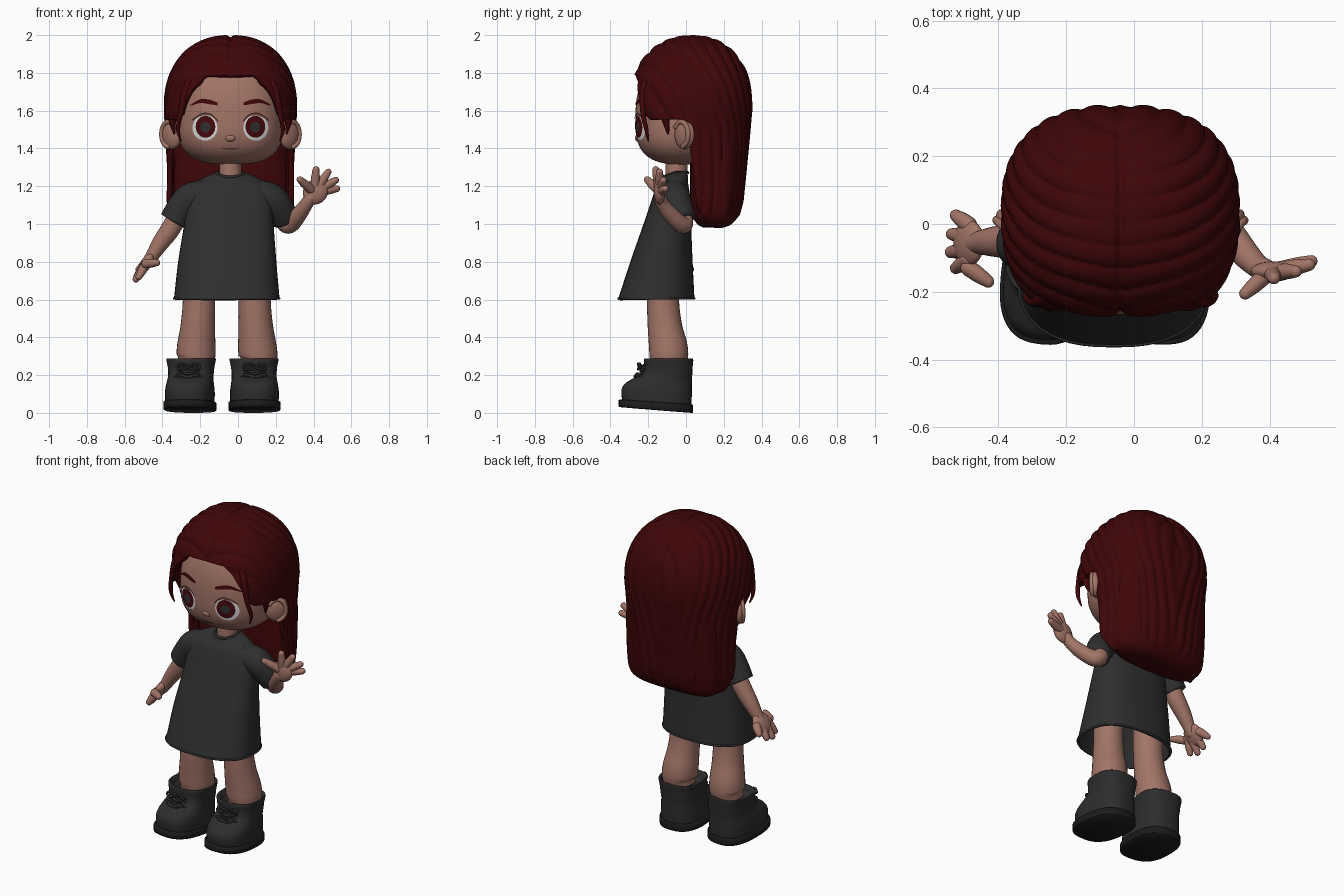
import bpy, bmesh, math
from mathutils import Vector, Matrix

if "Cube" in bpy.data.objects:
    bpy.data.objects.remove(bpy.data.objects["Cube"])

def material(name, rgb):
    m = bpy.data.materials.new(name)
    m.diffuse_color = (*rgb, 1)
    m.use_nodes = True
    m.node_tree.nodes["Principled BSDF"].inputs["Base Color"].default_value = m.diffuse_color
    return m

SKIN = material("skin", (0.36, 0.175, 0.135))
HAIR = material("dark_red_hair", (0.050, 0.0018, 0.0024))
CLOTH = material("charcoal_cloth", (0.028, 0.028, 0.029))
BOOT = material("boot_leather", (0.026, 0.026, 0.027))
SOLE = material("black_sole", (0.011, 0.011, 0.012))
WHITE = material("eye_white", (0.72, 0.72, 0.74))
IRIS = material("red_iris", (0.062, 0.003, 0.004))
PUPIL = material("grey_pupil", (0.03, 0.03, 0.033))
LIP = material("lip_brown", (0.13, 0.05, 0.038))
CX = -0.04                                     # symmetry plane of the head

def spow(v, p):
    return math.copysign(abs(v) ** p, v)

def lerp_table(table, v):
    for a, b in zip(table, table[1:]):
        if v <= b[0]:
            f = max(0, (v - a[0]) / (b[0] - a[0]))
            return [p + (q - p) * f for p, q in zip(a[1:], b[1:])]
    return list(table[-1][1:])

def spline(pts, k=5):
    """Catmull-Rom through tuples of any length"""
    P = [pts[0]] + list(pts) + [pts[-1]]
    out = []
    for i in range(1, len(P) - 2):
        for j in range(k):
            t = j / k
            out.append([0.5 * (2*b + (c-a)*t + (2*a-5*b+4*c-d)*t*t + (3*b-a-3*c+d)*t**3)
                        for a, b, c, d in zip(*P[i-1:i+3])])
    return out + [list(pts[-1])]

def surface(name, rings, mat, caps=(True, True), closed=True, thick=0, facing=None):
    """Skin a list of equal rings into one smooth mesh"""
    bm = bmesh.new()
    R = [[bm.verts.new(p) for p in r] for r in rings]
    n = len(R[0])
    for a, b in zip(R, R[1:]):
        for i in range(n if closed else n - 1):
            j = (i + 1) % n
            bm.faces.new((a[i], a[j], b[j], b[i]))
    if caps[0]: bm.faces.new(R[0])
    if caps[1]: bm.faces.new(R[-1])
    bmesh.ops.remove_doubles(bm, verts=bm.verts, dist=0.00005)
    bmesh.ops.recalc_face_normals(bm, faces=bm.faces)
    if facing and sum(f.normal.dot(Vector(facing)) for f in bm.faces) < 0:
        bmesh.ops.reverse_faces(bm, faces=bm.faces)
    me = bpy.data.meshes.new(name)
    bm.to_mesh(me); bm.free()
    me.materials.append(mat)
    ob = bpy.data.objects.new(name, me)
    bpy.context.collection.objects.link(ob)
    me.shade_smooth()
    if thick:
        s = ob.modifiers.new("thickness", 'SOLIDIFY')
        s.thickness, s.offset = thick, -1
    return ob

def loft(name, secs, mat, n=2.5, seg=48, warp=lambda p: p, k=4, **kw):
    """Stacked superellipses from (z, x0, x1, y0, y1)"""
    rings = []
    for z, x0, x1, y0, y1 in spline(secs, k):
        rings.append([warp(Vector(((x0+x1)/2 + (x1-x0)/2 * spow(math.cos(a), 2/n),
                                   (y0+y1)/2 + (y1-y0)/2 * spow(math.sin(a), 2/n), z)))
                      for a in (2*math.pi*i/seg for i in range(seg))])
    return surface(name, rings, mat, **kw)

def tube(name, pts, mat, seg=14, k=5, round_ends=True):
    """Round tube through (x, y, z, radius)"""
    P = spline(pts, k)
    C = [Vector(p[:3]) for p in P]; rad = [p[3] for p in P]
    T = [(C[min(i+1, len(C)-1)] - C[max(i-1, 0)]).normalized() for i in range(len(C))]
    if round_ends:                              # hemispherical ends
        for e, sgn in ((0, 1), (-1, -1)):
            c, r, t = C[e], rad[e], T[e]
            ext = [(c - t*sgn*r*math.sin(a), r*math.cos(a), t) for a in (1.5, 1.1, .7, .35)]
            if e: ext = ext[::-1]
            ec, er, et = map(list, zip(*ext))
            C, rad, T = (ec+C, er+rad, et+T) if e == 0 else (C+ec, rad+er, T+et)
    q = T[0].to_track_quat('Z', 'Y'); rings = []
    for i, (c, r, t) in enumerate(zip(C, rad, T)):
        if i: q = T[i-1].rotation_difference(t) @ q
        rings.append([c + q @ Vector((r*math.cos(a), r*math.sin(a), 0))
                      for a in (2*math.pi*j/seg for j in range(seg))])
    return surface(name, rings, mat)

def ball(name, c, s, mat, rot=(0, 'Y'), seg=40):
    M = Matrix.Rotation(rot[0], 3, rot[1])
    rings = []
    for i in range(seg//2 + 1):
        b = math.pi * i / (seg//2)
        rings.append([Vector(c) + M @ Vector((s[0]*math.sin(b)*math.cos(a), s[1]*math.sin(b)*math.sin(a),
                      s[2]*math.cos(b))) for a in (2*math.pi*j/seg for j in range(seg))])
    return surface(name, rings, mat, caps=(False, False))

# ---- head: a superellipsoid, so that painted features can follow its surface
HN, HRX, HRY, HY, HZ, HUP, HDN = 2.4, 0.283, 0.258, -0.01, 1.55, 0.36, 0.235
def section(z):
    n = HN if z > HZ else 2.9
    return max(0, 1 - abs((z-HZ) / (HUP if z > HZ else HDN)) ** n) ** (1/n)
def face_y(x, z):
    rest = max(0, section(z) ** HN - abs((x-CX)/HRX) ** HN)
    return HY - HRY * rest ** (1/HN)
heads = []
for i in range(49):
    z = HZ + (HUP if i > 24 else HDN) * math.sin(math.pi/2 * (i-24)/24)
    s = section(z)
    heads.append((z, CX-HRX*s, CX+HRX*s, HY-HRY*s, HY+HRY*s))
loft("head", heads, SKIN, n=HN, seg=64, k=1, caps=(False, False))
ball("nose", (CX, -0.252, 1.455), (0.03, 0.018, 0.02), SKIN, seg=20)
tube("neck", [(CX, -0.05, 1.2, .06), (CX, -0.05, 1.36, .058)], SKIN, seg=24)

def disc(name, x, z, rx, rz, off, mat):
    rings = [[(x + rx*f*math.cos(a), face_y(x + rx*f*math.cos(a), z + rz*f*math.sin(a)) - off,
               z + rz*f*math.sin(a)) for a in (2*math.pi*j/32 for j in range(32))]
             for f in (0, .25, .5, .75, 1)]
    surface(name, rings, mat, caps=(False, False), facing=(0, -1, 0))

def strip(name, pts, mat, off=0.006):
    rings = [[(x, face_y(x, z+w*s) - off, z+w*s) for s in (-1, 0, 1)] for x, z, w in spline(pts)]
    surface(name, rings, mat, caps=(False, False), closed=False, facing=(0, -1, 0))

strip("mouth", [(CX-.042, 1.400, .002), (CX, 1.398, .004), (CX+.042, 1.400, .002)], LIP)

for s, side in ((-1, "right"), (1, "left")):
    # eyes, lids, brows
    ex = CX + s*0.132
    disc(side+"_eye_white", ex+s*.003, 1.51, .066, .069, .004, WHITE)
    disc(side+"_iris", ex, 1.515, .052, .058, .007, IRIS)
    disc(side+"_pupil", ex, 1.513, .026, .028, .009, PUPIL)
    strip(side+"_eyelid", [(ex-s*.066, 1.545, .003), (ex-s*.03, 1.577, .006), (ex+s*.02, 1.58, .007),
                           (ex+s*.07, 1.55, .004)], LIP, .009)
    strip(side+"_eyebrow", [(CX+s*.068, 1.635, .007), (CX+s*.11, 1.646, .012), (CX+s*.16, 1.65, .010),
                            (CX+s*.212, 1.628, .003)], HAIR)
    # ears turned half forward, with a raised rim
    ec, turn = Vector((CX+s*.312, -.008, 1.475)), Matrix.Rotation(s*.75, 3, 'Z')
    ball(side+"_ear", ec, (.068, .034, .08), SKIN, (s*.75, 'Z'), seg=28)
    rim = [(*(ec + turn @ Vector((s*.052*math.cos(a), -.022, .066*math.sin(a)))), .013)
           for a in (math.radians(d) for d in range(-80, 170, 25))]
    tube(side+"_ear_rim", rim, SKIN, seg=10, k=2)
    # loose locks framing the face
    tube(side+"_front_lock", [(CX+s*.19, -.195, 1.80, .02), (CX+s*.235, -.222, 1.71, .022),
         (CX+s*.262, -.228, 1.59, .014), (CX+s*.278, -.21, 1.50, .011), (CX+s*.262, -.2, 1.44, .004)], HAIR)
    tube(side+"_temple_lock", [(CX+s*.29, -.13, 1.63, .025), (CX+s*.308, -.11, 1.56, .022),
         (CX+s*.298, -.095, 1.48, .006)], HAIR)

# ---- hair: columns run from the crown down to a hairline that depends on direction
HAIRLINE = [(0, 1.79), (18, 1.785), (28, 1.74), (37, 1.66), (45, 1.575), (52, 1.55), (85, 1.555),
            (89, 1.40), (92, 1.10), (105, 1.0), (130, .98), (180, .978)]
WIDTH = [(.975, .24, .14), (.985, .27, .18), (1.005, .30, .215), (1.05, .328, .25), (1.12, .335, .268),
         (1.3, .333, .285), (1.6, .35, .315), (2, .35, .318)]
NC, NR = 240, 64
cols = []
for i in range(NC):
    a = 2*math.pi*i/NC
    deg = math.degrees(min(a, 2*math.pi - a))
    zb = lerp_table(HAIRLINE, deg)[0]
    col = []
    for j in range(NR + 1):
        u = j/NR
        z = 2.0 - (2.0 - zb) * (u*u if u < .5 else .25 + (u-.5)*1.5)
        s = 1 if z < 1.62 else max(0, 1 - ((z-1.62)/.38) ** 2.2) ** (1/2.2)
        rx, rb = lerp_table(WIDTH, z)
        ux, uy = spow(math.sin(a), 2/2.5), -spow(math.cos(a), 2/2.5)
        ry = .335 if uy < 0 else rb
        dx, y = rx*ux*s, .035 + ry*uy*s
        # strand ridges and the centre parting
        lean = .12 + .75*min(1, (2-z)/.5)
        fade = min(1, s*1.5, max(.25, (z-.98)/.12))
        wave = .012*math.sin(9*z) if z < 1.7 else 0
        d = .013*(abs(math.sin(46*(y + wave - lean*abs(dx)))) ** .6 - .75) * fade
        if z > 1.7: d -= .012*math.exp(-(dx/.012)**2)
        out = Vector((ux*s, uy*s, max(0, (z-1.62)/.38))).normalized() * d
        col.append(Vector((CX + dx, y, z)) + out)
    cols.append(col)
surface("hair", [[c[j] for c in cols] for j in range(NR+1)], HAIR, caps=(False, False), thick=.03)
loft("hair_inner_volume", [(.982, -.25, .17, .09, .2), (.995, -.30, .22, .065, .235), (1.03, -.335, .255, .04, .265),
     (1.1, -.35, .27, .025, .28), (1.3, -.35, .27, .02, .3), (1.6, -.34, .26, .03, .31)], HAIR, n=2.8)

# ---- shirt dress, with the neckline dipping at the front
def dip(p):
    return Vector((p.x, p.y, p.z - .35*max(0, -(p.y+.054))*min(1, max(0, (p.z-1.2)/.06))))
loft("dress", [(.60, -.34, .22, -.36, .045), (.64, -.335, .217, -.347, .043), (.8, -.317, .203, -.295, .035),
     (1.0, -.285, .188, -.225, .027), (1.14, -.268, .178, -.178, .022), (1.21, -.24, .155, -.152, .012),
     (1.25, -.175, .095, -.13, .008), (1.275, -.115, .035, -.118, .01)], CLOTH, warp=dip,
     caps=(False, False), thick=.012)
tube("collar", [(*dip(Vector((CX+.074*math.cos(a), -.054+.064*math.sin(a), 1.272))), .008)
     for a in (2*math.pi*i/24 for i in range(25))], CLOTH, seg=8, k=1)
tube("hem_band", [(-.06+.279*spow(math.cos(a), .8), -.157+.201*spow(math.sin(a), .8), .606, .006)
     for a in (2*math.pi*i/48 for i in range(49))], CLOTH, seg=8, k=1)
tube("right_sleeve", [(-.17, -.07, 1.165, .072), (-.25, -.065, 1.135, .083), (-.30, -.06, 1.08, .08),
     (-.34, -.055, 1.015, .077)], CLOTH, seg=28, round_ends=False)
tube("left_sleeve", [(.09, -.07, 1.165, .072), (.17, -.06, 1.135, .083), (.22, -.04, 1.08, .078),
     (.252, -.015, 1.02, .07)], CLOTH, seg=28, round_ends=False)

# ---- arms and hands
tube("right_arm", [(-.29, -.055, 1.09, .052), (-.36, -.052, .97, .051), (-.41, -.052, .90, .045),
     (-.455, -.055, .83, .035), (-.475, -.058, .80, .033)], SKIN, seg=24)
tube("left_arm", [(.23, -.02, 1.05, .05), (.255, -.01, 1.0, .048), (.285, -.035, 1.005, .046),
     (.33, -.09, 1.06, .041), (.365, -.125, 1.11, .035), (.385, -.135, 1.14, .034)], SKIN, seg=24)
ball("right_palm", (-.487, -.055, .79), (.03, .068, .068), SKIN, (.6, 'Y'), seg=24)
ball("left_palm", (.41, -.14, 1.17), (.064, .03, .07), SKIN, (.7, 'Y'), seg=24)
HANDS = {"right": ((-.487, -.055, .79), [(-.525, .025, .76), (-.537, -.03, .72), (-.54, -.083, .708),
                   (-.525, -.13, .72), (-.43, -.17, .795)], (0, .65, 0)),
         "left": ((.405, -.14, 1.165), [(.328, -.205, 1.235), (.413, -.16, 1.288), (.477, -.14, 1.275),
                  (.517, -.12, 1.232), (.523, -.11, 1.187)], (.25, .2, .25))}
for side, (palm, tips, spread) in HANDS.items():
    for i, tip in enumerate(tips):
        p, t = Vector(palm), Vector(tip)
        st = p + Vector([(t-p)[k]*spread[k] for k in range(3)])
        tube(f"{side}_finger_{i+1}", [(*st, .025), (*st.lerp(t, .55), .023), (*t, .018)], SKIN, seg=14)

# ---- legs and boots
for side, lx, foot, ang, dirn in (("right", -.207, -.248, -.10, -1), ("left", .088, .085, .03, 1)):
    tube(side+"_leg", [(lx, -.12, .78, .088), (lx, -.122, .6, .085), (lx+dirn*.006, -.112, .46, .091),
         (lx+dirn*.014, -.094, .35, .102), (lx+dirn*.018, -.09, .285, .1), (foot, -.09, .23, .08)],
         SKIN, seg=32, round_ends=False)
    def place(p, foot=foot, ang=ang):
        q = Matrix.Rotation(ang, 3, 'Z') @ Vector((p[0], p[1]+.09, 0))
        return Vector((q.x+foot, q.y-.09, p[2] + .08*max(0, .036-p[1])*max(0, 1-p[2]/.25)))
    loft(side+"_boot", [(.04, -.128, .128, -.338, .028), (.10, -.129, .129, -.342, .03), (.14, -.125, .125, -.325, .03),
         (.172, -.12, .12, -.285, .03), (.20, -.119, .119, -.238, .032), (.24, -.122, .122, -.222, .034),
         (.285, -.13, .13, -.22, .037), (.282, -.118, .118, -.205, .025), (.25, -.1, .1, -.19, .01)],
         BOOT, n=2.6, warp=place)
    loft(side+"_sole", [(0, -.136, .136, -.352, .034), (.003, -.138, .138, -.356, .035),
         (.042, -.138, .138, -.356, .035), (.045, -.132, .132, -.35, .033)], SOLE, n=2.6, warp=place, k=1)
    # stitched toe seam and laces
    def lace(name, pts, r):
        tube(name, [(*place(p), r) for p in pts], BOOT, seg=8)
    lace(side+"_toe_seam", [(-.122, -.15, .09), (-.1, -.21, .16), (-.04, -.255, .20), (.04, -.255, .20),
                            (.1, -.21, .16), (.122, -.15, .09)], .006)
    for i, (y, z) in enumerate(((-.272, .186), (-.24, .213), (-.231, .243))):
        for d in (-1, 1):
            lace(f"{side}_lace_{i+1}_{'ab'[d > 0]}", [(-d*.055, y+.018, z-.008), (0, y, z), (d*.055, y+.018, z+.012)], .007)
    for d in (-1, 1):
        lace(f"{side}_bow_{'ab'[d > 0]}", [(0, -.236, .245), (d*.04, -.25, .262), (d*.062, -.245, .243),
                                           (d*.04, -.25, .228), (0, -.236, .24)], .006)
